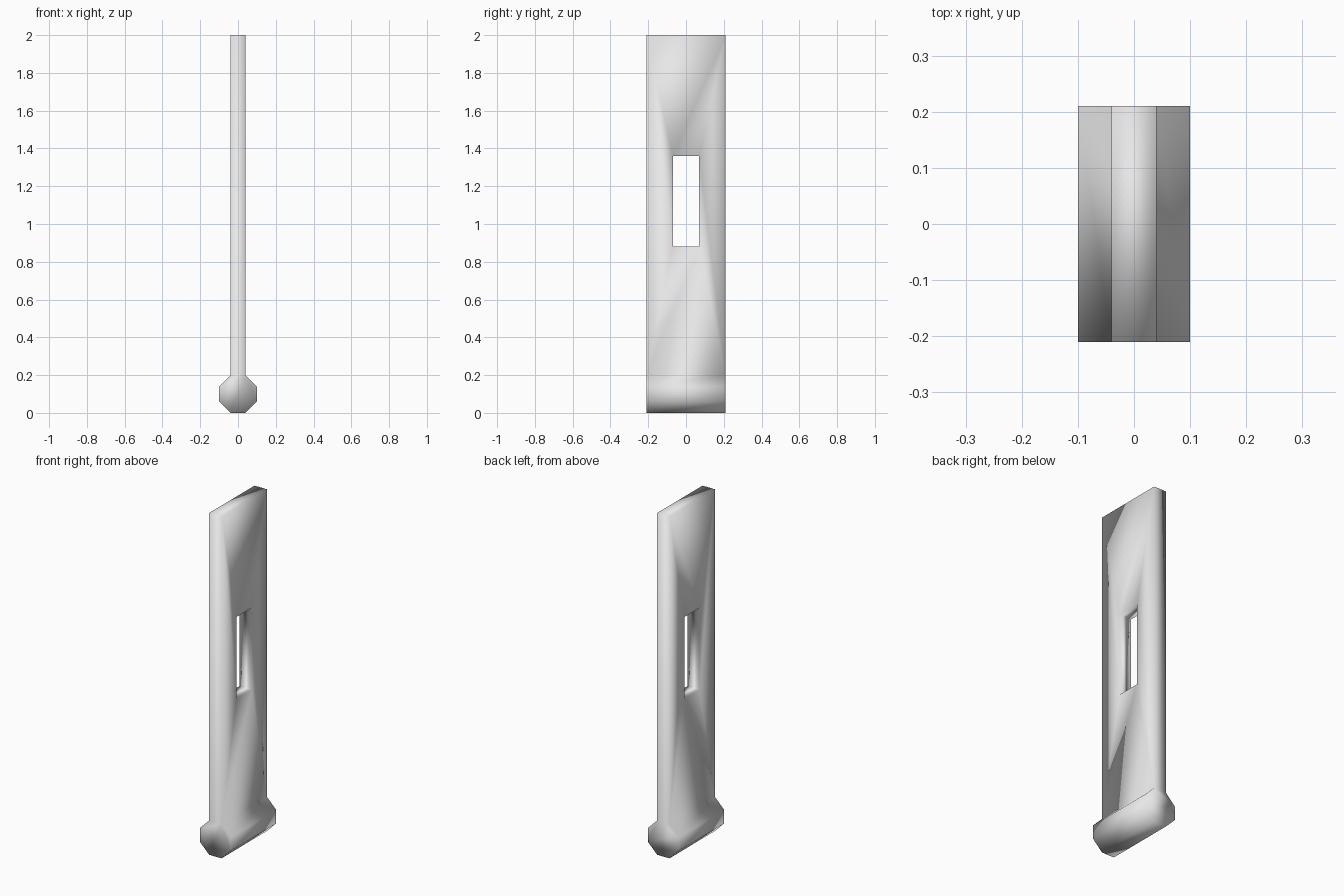
import bpy
import bmesh

cube = bpy.data.objects.get("Cube")
if cube:
    bpy.data.objects.remove(cube, do_unlink=True)

HALF_DEPTH = 0.21
HALF_THICK = 0.04
FOOT_HALF = 0.1
FOOT_TOP = 0.2
TOP = 2.0
SLOT_HALF = 0.07
SLOT_LOW, SLOT_HIGH = 0.88, 1.36

grey = bpy.data.materials.new("light grey")
grey.use_nodes = True
colour = (0.8, 0.8, 0.8, 1)
grey.diffuse_color = colour
grey.node_tree.nodes["Principled BSDF"].inputs["Base Color"].default_value = colour

bm = bmesh.new()


def rectangle(x, half, low, high):
    """Four corner vertices in a plane of constant x."""
    return [bm.verts.new((x, y, z)) for y, z in
            ((-half, low), (half, low), (half, high), (-half, high))]


def band(first, second):
    """Ring of quads joining two loops of equal length."""
    n = len(first)
    for i in range(n):
        j = (i + 1) % n
        bm.faces.new((first[i], first[j], second[j], second[i]))


# Blade: two broad sides, each a frame of quads around the slot
outer, slot = [], []
for x in (-HALF_THICK, HALF_THICK):
    outer.append(rectangle(x, HALF_DEPTH, FOOT_TOP, TOP))
    slot.append(rectangle(x, SLOT_HALF, SLOT_LOW, SLOT_HIGH))
    band(outer[-1], slot[-1])

# Slot walls
band(slot[0], slot[1])

# Blade front, back and top edges
right, left = outer
for i, j in ((1, 2), (2, 3), (3, 0)):
    bm.faces.new((right[i], right[j], left[j], left[i]))

# Foot: eight-sided bar welded to the lower end of the blade
profile = ((-FOOT_HALF, 0.14), (-FOOT_HALF, 0.06), (-HALF_THICK, 0),
           (HALF_THICK, 0), (FOOT_HALF, 0.06), (FOOT_HALF, 0.14))
ends = []
for k, y in enumerate((-HALF_DEPTH, HALF_DEPTH)):
    lower = [bm.verts.new((x, y, z)) for x, z in profile]
    ends.append([right[k]] + lower + [left[k]])
    bm.faces.new(ends[-1])
for i in range(len(ends[0]) - 1):
    bm.faces.new((ends[0][i], ends[0][i + 1], ends[1][i + 1], ends[1][i]))

# Soft shading over the whole shell
bmesh.ops.recalc_face_normals(bm, faces=bm.faces[:])
for face in bm.faces:
    face.smooth = True

mesh = bpy.data.meshes.new("slotted_blade")
bm.to_mesh(mesh)
bm.free()
mesh.materials.append(grey)
blade = bpy.data.objects.new("slotted_blade", mesh)
bpy.context.collection.objects.link(blade)
